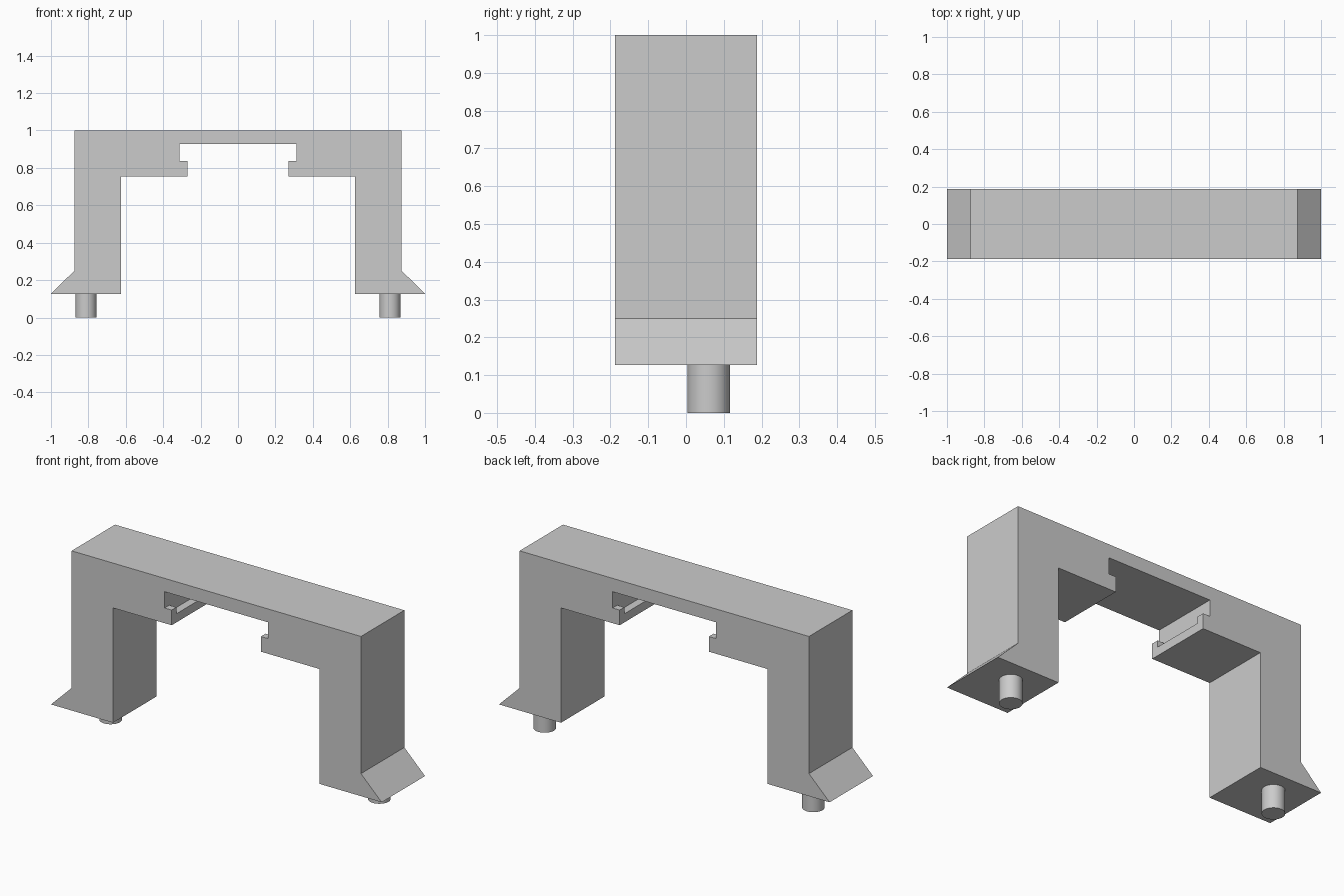
import bpy
import bmesh

cube = bpy.data.objects.get("Cube")
if cube:
    bpy.data.objects.remove(cube, do_unlink=True)

grey = bpy.data.materials.new("plain grey")
grey.use_nodes = True
colour = (0.6, 0.6, 0.6, 1)
grey.diffuse_color = colour
grey.node_tree.nodes["Principled BSDF"].inputs["Base Color"].default_value = colour

HALF_DEPTH = 0.1875


def add_object(name, bm):
    bmesh.ops.recalc_face_normals(bm, faces=bm.faces)
    mesh = bpy.data.meshes.new(name)
    bm.to_mesh(mesh)
    bm.free()
    mesh.materials.append(grey)
    obj = bpy.data.objects.new(name, mesh)
    bpy.context.collection.objects.link(obj)
    return obj


# Bridge frame: one half outline mirrored, then extruded front to back
half = [(0.875, 1), (0.875, 0.25), (1, 0.127), (0.625, 0.127), (0.625, 0.755),
        (0.27, 0.755), (0.27, 0.838), (0.3125, 0.838), (0.3125, 0.927)]
outline = half + [(-x, z) for x, z in reversed(half)]
bm = bmesh.new()
face = bm.faces.new([bm.verts.new((x, -HALF_DEPTH, z)) for x, z in outline])
result = bmesh.ops.extrude_face_region(bm, geom=[face])
moved = [v for v in result["geom"] if isinstance(v, bmesh.types.BMVert)]
bmesh.ops.translate(bm, verts=moved, vec=(0, 2 * HALF_DEPTH, 0))
frame = add_object("bridge_frame", bm)

for side, label in ((1, "left"), (-1, "right")):
    # Shallow notch along each rail lip, closed at both ends
    bm = bmesh.new()
    bmesh.ops.create_cube(bm, size=1)
    bmesh.ops.scale(bm, verts=bm.verts, vec=(0.065, 0.295, 0.08))
    bmesh.ops.translate(bm, verts=bm.verts, vec=(side * 0.28, 0, 0.842))
    cutter = add_object(label + "_notch_cutter", bm)
    cutter.hide_render = True
    cutter.hide_set(True)
    cutter.display_type = 'WIRE'
    cut = frame.modifiers.new(label + "_notch", 'BOOLEAN')
    cut.operation = 'DIFFERENCE'
    cut.solver = 'EXACT'
    cut.object = cutter

    # Round locating peg under each foot
    bpy.ops.mesh.primitive_cylinder_add(vertices=48, radius=0.056, depth=0.135,
                                        location=(side * 0.8125, 0.06, 0.0675))
    peg = bpy.context.object
    peg.name = label + "_peg"
    peg.data.materials.append(grey)
    bpy.ops.object.shade_smooth_by_angle()
